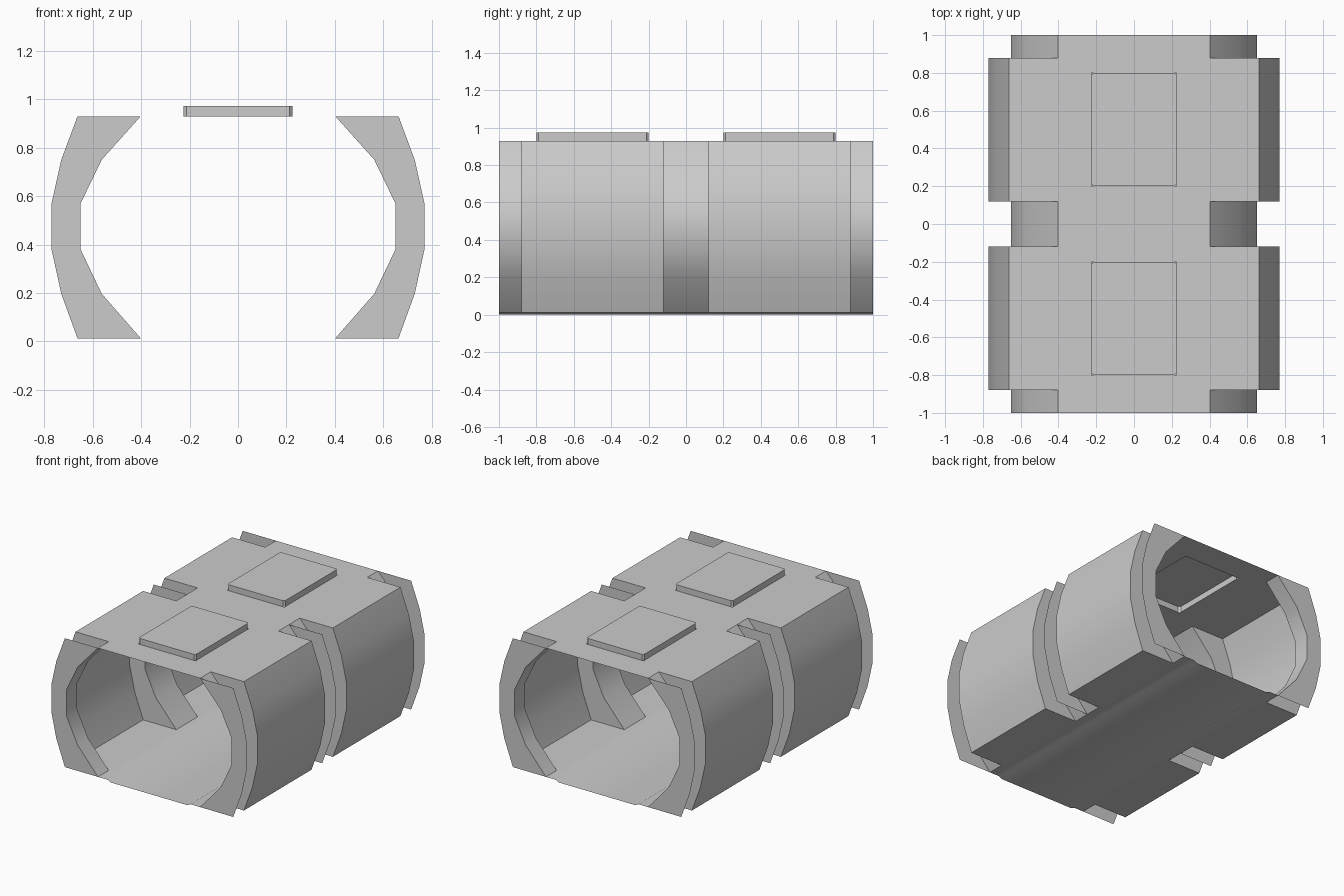
import bpy, bmesh

if "Cube" in bpy.data.objects:
    bpy.data.objects.remove(bpy.data.objects["Cube"])

TOP, LOW = 0.93, 0.013
ZS = [TOP, 0.75, 0.57, 0.38, 0.197, LOW]
OUTER = list(zip([0.663, 0.73, 0.77, 0.77, 0.73, 0.663], ZS))
INNER = list(zip([0.402, 0.563, 0.65, 0.65, 0.563, 0.402], ZS))


def make(name, faces, out=None):
    """Build one smooth-shaded object from a list of polygons."""
    bm = bmesh.new()
    for f in faces:
        bm.faces.new([bm.verts.new(p) for p in f])
    bmesh.ops.remove_doubles(bm, verts=bm.verts, dist=0.0005)
    bmesh.ops.recalc_face_normals(bm, faces=bm.faces)
    if out:
        bm.faces.ensure_lookup_table()
        bm.normal_update()
        # flip open sheets whose normals point inward
        if sum(f.normal.dot(out) * f.calc_area() for f in bm.faces) < 0:
            bmesh.ops.reverse_faces(bm, faces=bm.faces)
    me = bpy.data.meshes.new(name)
    bm.to_mesh(me)
    bm.free()
    ob = bpy.data.objects.new(name, me)
    bpy.context.collection.objects.link(ob)
    bpy.ops.object.select_all(action='DESELECT')
    bpy.context.view_layer.objects.active = ob
    ob.select_set(True)
    bpy.ops.object.shade_smooth_by_angle(angle=0.61)
    return ob


def loft(a, ya, b, yb, s):
    """Quads between two side profiles on side s."""
    return [[(s * a[i][0], ya, a[i][1]), (s * a[i + 1][0], ya, a[i + 1][1]),
             (s * b[i + 1][0], yb, b[i + 1][1]), (s * b[i][0], yb, b[i][1])]
            for i in range(len(a) - 1)]


def rect(x0, x1, y0, y1, z, z1=None):
    z1 = z if z1 is None else z1
    return [(x0, y0, z), (x1, y0, z1), (x1, y1, z1), (x0, y1, z)]


for y, part in ((-1, "front"), (0, "rear")):
    a, b = y + 0.12, y + 0.88
    for s, side in ((-1, "left"), (1, "right")):
        # side wall: recessed neck, step, bulging panel, step, neck
        stations = [(INNER, y), (INNER, a), (OUTER, a), (OUTER, b), (INNER, b), (INNER, y + 1)]
        faces = []
        for (p, ya), (q, yb) in zip(stations, stations[1:]):
            faces += loft(p, ya, q, yb, s)
        make(f"{part}_{side}_wall", faces, (s, 0, 0))

    # ceiling sheet, open under the hatch
    hx, h0, h1 = 0.225, y + 0.2, y + 0.8
    xi, xo = INNER[0][0], OUTER[0][0]
    ceil = [rect(-xi, xi, y, h0, TOP), rect(-xi, xi, h1, y + 1, TOP),
            rect(-xi, -hx, h0, h1, TOP), rect(hx, xi, h0, h1, TOP)]
    for s in (-1, 1):
        ceil.append(rect(*sorted((s * xi, s * xo)), a, b, TOP))
    make(f"{part}_ceiling", ceil, (0, 0, 1))

    # raised roof hatch with slightly clipped corners
    c = 0.012
    ring = [(-hx + c, h0), (hx - c, h0), (hx, h0 + c), (hx, h1 - c),
            (hx - c, h1), (-hx + c, h1), (-hx, h1 - c), (-hx, h0 + c)]
    top = [(px, py, 0.973) for px, py in ring]
    low = [(px, py, TOP) for px, py in ring]
    hatch = [top] + [[low[i], low[(i + 1) % 8], top[(i + 1) % 8], top[i]] for i in range(8)]
    make(f"{part}_roof_hatch", hatch, (0, 0, 1))

    # floor with a shallow sunken walkway
    floor = [rect(-0.3, 0.3, y, y + 1, 0)]
    for s in (-1, 1):
        floor.append(rect(s * 0.3, s * 0.325, y, y + 1, 0, LOW))
        floor.append(rect(s * 0.325, s * xi, y, y + 1, LOW))
        floor.append(rect(s * xi, s * xo, a, b, LOW))
    make(f"{part}_floor", floor, (0, 0, -1))

# thin flange plates at both ends and the middle joint
for y, part in ((-1, "front"), (0, "middle"), (1, "rear")):
    for s, side in ((-1, "left"), (1, "right")):
        make(f"{part}_{side}_flange", loft(INNER, y, OUTER, y, s), (0, y or -1, 0))
